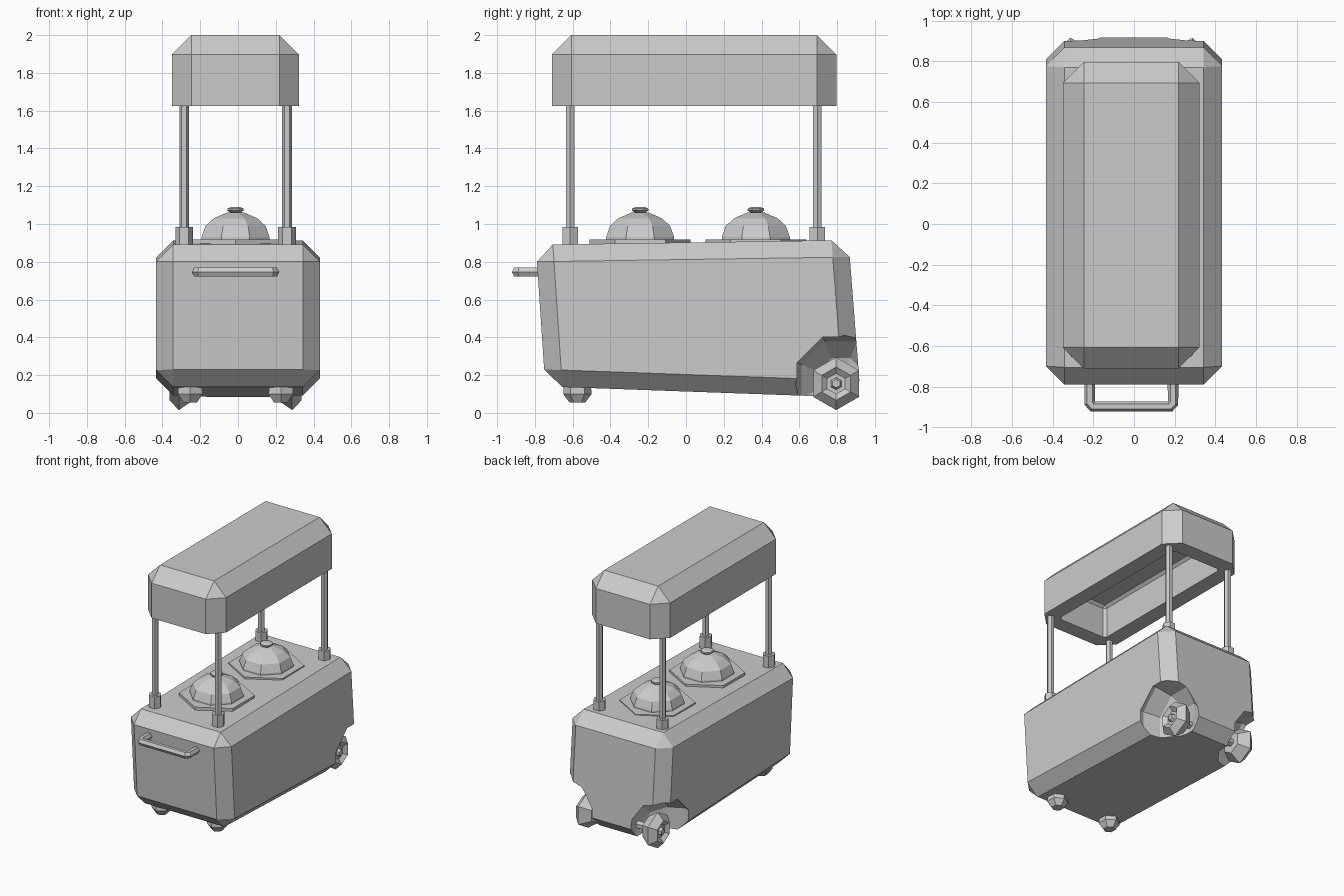
import bpy, bmesh, math
from mathutils import Matrix, Vector

if "Cube" in bpy.data.objects:
    bpy.data.objects.remove(bpy.data.objects["Cube"])

CX = -0.013  # fittings sit slightly off the body centre line


def finish(name, bm):
    bmesh.ops.recalc_face_normals(bm, faces=bm.faces)
    mesh = bpy.data.meshes.new(name)
    bm.to_mesh(mesh)
    bm.free()
    ob = bpy.data.objects.new(name, mesh)
    bpy.context.collection.objects.link(ob)
    return ob


def lathe(name, profile, sides, loc, axis='Z', turn=0.0):
    """Revolve (radius, height) points into a closed faceted solid."""
    bm = bmesh.new()
    rings = []
    for r, h in profile:
        ring = []
        for i in range(sides):
            a = 2 * math.pi * i / sides + turn
            ring.append(bm.verts.new((r * math.cos(a), r * math.sin(a), h)))
        rings.append(ring)
    for a, b in zip(rings, rings[1:]):
        for i in range(sides):
            j = (i + 1) % sides
            bm.faces.new((a[i], a[j], b[j], b[i]))
    bm.faces.new(rings[0])
    bm.faces.new(rings[-1])
    rot = {'Z': Matrix(), 'X': Matrix.Rotation(math.pi / 2, 4, 'Y'),
           '-X': Matrix.Rotation(-math.pi / 2, 4, 'Y')}[axis]
    bmesh.ops.transform(bm, matrix=Matrix.Translation(loc) @ rot, verts=bm.verts)
    return finish(name, bm)


def prism(name, profile, x0, x1, bevel, keep_bottom=False):
    """Extrude a y-z outline across x, then chamfer its edges."""
    bm = bmesh.new()
    left = [bm.verts.new((x0, y, z)) for y, z in profile]
    right = [bm.verts.new((x1, y, z)) for y, z in profile]
    n = len(profile)
    bm.faces.new(left)
    bm.faces.new(right)
    for i in range(n):
        j = (i + 1) % n
        bm.faces.new((left[i], left[j], right[j], right[i]))
    bmesh.ops.recalc_face_normals(bm, faces=bm.faces)
    low = min(z for _, z in profile) + 0.001
    edges = [e for e in bm.edges
             if not (keep_bottom and all(v.co.z < low for v in e.verts))]
    bmesh.ops.bevel(bm, geom=edges, offset=bevel, segments=1, profile=0.5,
                    affect='EDGES', clamp_overlap=True)
    return finish(name, bm)


def cut(target, cutter):
    cutter.hide_render = True
    cutter.hide_set(True)
    mod = target.modifiers.new("cut", 'BOOLEAN')
    mod.operation = 'DIFFERENCE'
    mod.solver = 'EXACT'
    mod.object = cutter
    bpy.context.view_layer.objects.active = target
    bpy.ops.object.modifier_apply(modifier=mod.name)
    bpy.data.objects.remove(cutter)


# Cart body: slightly skewed chamfered box
body = prism("cart_body",
             [(-0.795, 0.89), (0.86, 0.915), (0.925, 0.08), (-0.745, 0.14)],
             -0.433, 0.433, 0.09)

# Rear wheel wells, scooped out of the corners
for s in (-1, 1):
    bm = bmesh.new()
    bmesh.ops.create_uvsphere(bm, u_segments=8, v_segments=6, radius=0.26)
    m = (Matrix.Translation((s * 0.40 , 0.82, 0.17)) @ Matrix.Rotation(math.pi / 2, 4, 'Y')
         @ Matrix.Rotation(math.pi / 8, 4, 'Z'))
    bmesh.ops.transform(bm, matrix=m, verts=bm.verts)
    cut(body, finish("well_cutter", bm))

# Rear wheels with axle stub, tyre ridge, dish and hub; small front feet
wheel = [(0.03, 0.10), (0.03, 0.22), (0.085, 0.22), (0.14, 0.30),
         (0.088, 0.35), (0.055, 0.325), (0.033, 0.325), (0.022, 0.345)]
foot = [(0.07, 0.17), (0.075, 0.10), (0.042, 0.055)]
for s, side in ((-1, "left"), (1, "right")):
    lathe("rear_wheel_" + side, wheel, 6, (CX, 0.795, 0.155),
          'X' if s > 0 else '-X')
    lathe("front_foot_" + side, foot, 6, (CX + s * 0.24, -0.575, 0), 'Z', math.pi / 6)

# Canopy: hollow chamfered block, open underneath
canopy = prism("canopy", [(-0.71, 1.625), (-0.71, 2.0), (0.797, 2.0), (0.797, 1.625)],
               -0.35, 0.322, 0.103, keep_bottom=True)
hollow = prism("canopy_cutter", [(-0.59, 1.5), (-0.59, 1.88), (0.675, 1.88), (0.675, 1.5)],
               CX - 0.215, CX + 0.215, 0.02)
cut(canopy, hollow)

# Four posts with collars
for s, side in ((-1, "left"), (1, "right")):
    for y, end in ((-0.613, "front"), (0.695, "back")):
        loc = (CX + s * 0.272, y, 0)
        lathe(f"post_{end}_{side}", [(0.026, 0.88), (0.026, 1.66)], 6, loc)
        lathe(f"collar_{end}_{side}", [(0.047, 0.86), (0.047, 0.985)], 6, loc)

# Two domed lids with knobs on thin plates
dome = [(0.197, 0.89), (0.195, 0.93), (0.172, 0.99), (0.125, 1.03), (0.05, 1.06),
        (0.03, 1.06), (0.048, 1.073), (0.046, 1.082), (0.026, 1.09)]
for y, end in ((-0.243, "front"), (0.37, "back")):
    lathe("lid_" + end, dome, 8, (CX, y, 0), 'Z', math.pi / 8)
    lathe("lid_plate_" + end, [(0.268, 0.89), (0.268, 0.918)], 6, (CX, y, 0), 'Z', math.pi / 2)

# Push handle: six-sided bar bent in a U
curve = bpy.data.curves.new("handle_path", 'CURVE')
curve.dimensions = '3D'
curve.bevel_depth = 0.027
curve.bevel_resolution = 1
curve.use_fill_caps = True
path = [(-0.205, -0.75), (-0.205, -0.88), (-0.19, -0.897),
        (0.19, -0.897), (0.205, -0.88), (0.205, -0.75)]
spline = curve.splines.new('POLY')
spline.points.add(len(path) - 1)
for p, (x, y) in zip(spline.points, path):
    p.co = (x + CX, y, 0.745, 1)
tube = bpy.data.objects.new("handle_tube", curve)
bpy.context.collection.objects.link(tube)
bpy.context.view_layer.update()
mesh = bpy.data.meshes.new_from_object(tube.evaluated_get(bpy.context.evaluated_depsgraph_get()))
bpy.data.objects.remove(tube)
handle = bpy.data.objects.new("handle", mesh)
bpy.context.collection.objects.link(handle)
for poly in mesh.polygons:
    poly.use_smooth = False
